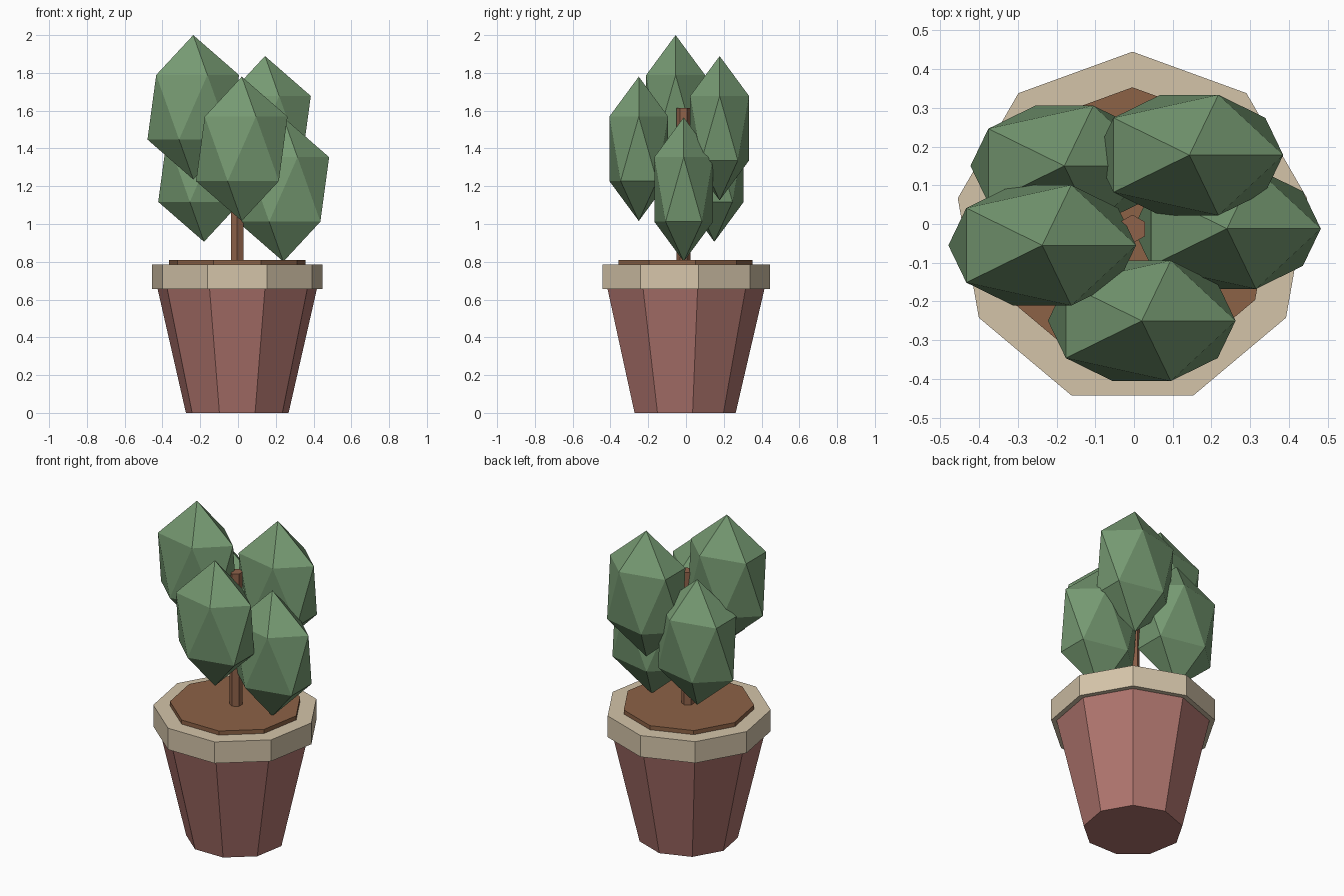
import bpy

cube = bpy.data.objects.get("Cube")
if cube:
    bpy.data.objects.remove(cube, do_unlink=True)


def linear(c):
    c /= 255
    return c / 12.92 if c <= 0.04045 else ((c + 0.055) / 1.055) ** 2.4


def material(name, *rgb):
    colour = [linear(c) for c in rgb] + [1.0]
    mat = bpy.data.materials.new(name)
    mat.use_nodes = True
    mat.diffuse_color = colour
    shader = next(n for n in mat.node_tree.nodes if n.type == "BSDF_PRINCIPLED")
    shader.inputs["Base Color"].default_value = colour
    return mat


terracotta = material("terracotta", 174, 116, 109)
cream = material("cream", 212, 196, 169)
earth = material("earth", 140, 98, 70)
bark = material("bark", 143, 98, 74)
green = material("leaf green", 118, 154, 114)

CENTRE = (-0.004, -0.013)


def finish(name, mat):
    obj = bpy.context.object
    obj.name = name
    obj.data.materials.append(mat)
    bpy.ops.object.shade_flat()
    return obj


def prism(name, sides, r_low, r_high, z_low, z_high, mat):
    """Faceted column with one corner pointing to the back."""
    bpy.ops.mesh.primitive_cone_add(
        vertices=sides, radius1=r_low, radius2=r_high, depth=z_high - z_low,
        location=(*CENTRE, (z_low + z_high) / 2))
    return finish(name, mat)


# Pot, rim, soil and trunk
prism("pot", 9, 0.276, 0.436, 0.0, 0.69, terracotta)
prism("pot_rim", 9, 0.458, 0.458, 0.655, 0.785, cream)
prism("soil", 9, 0.366, 0.366, 0.74, 0.81, earth)
prism("trunk", 6, 0.037, 0.037, 0.78, 1.615, bark)

# Foliage: the same stretched faceted ball in five places
clumps = {
    "front": (0.020, -0.250, 1.398),
    "right_top": (-0.237, -0.055, 1.618),
    "left_back_top": (0.143, 0.178, 1.507),
    "left_low": (0.240, -0.012, 1.183),
    "right_back_low": (-0.180, 0.150, 1.288),
}
for place, centre in clumps.items():
    bpy.ops.mesh.primitive_ico_sphere_add(subdivisions=1, radius=1, location=centre)
    clump = finish("foliage_" + place, green)
    clump.scale = (0.271, 0.183, 0.382)
